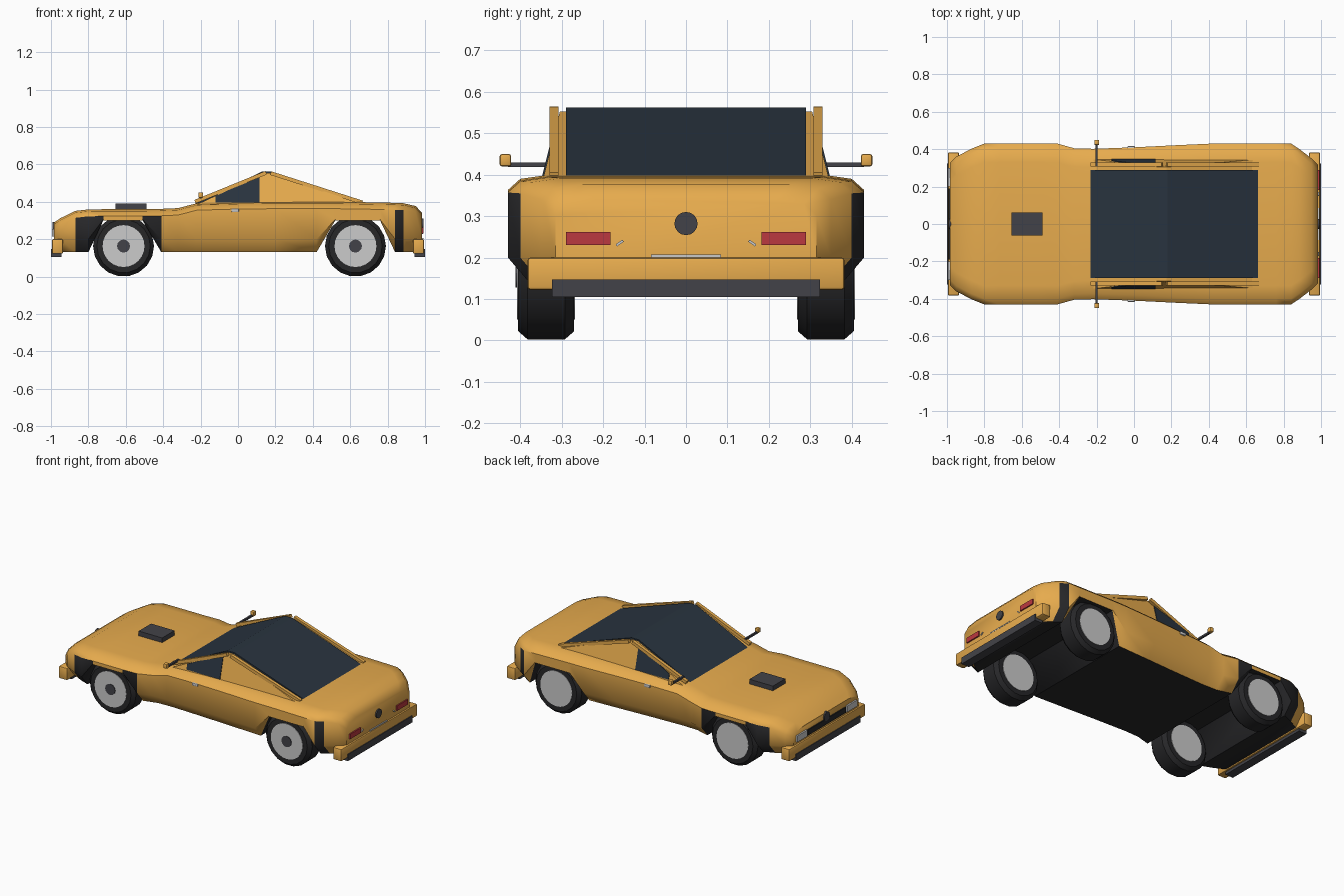
import bpy, bmesh, math
from mathutils import Matrix, Vector

if "Cube" in bpy.data.objects:
    bpy.data.objects.remove(bpy.data.objects["Cube"])


def material(name, rgb):
    m = bpy.data.materials.new(name)
    m.diffuse_color = (*rgb, 1)
    m.use_nodes = True
    m.node_tree.nodes["Principled BSDF"].inputs["Base Color"].default_value = m.diffuse_color
    return m


ORANGE = material("orange_paint", (0.80, 0.41, 0.075))
BLACK = material("black_rubber", (0.02, 0.02, 0.022))
GLASS = material("dark_glass", (0.022, 0.034, 0.05))
DARK = material("dark_trim", (0.055, 0.055, 0.065))
RED = material("red_lens", (0.5, 0.04, 0.05))
LIGHT = material("light_metal", (0.8, 0.8, 0.82))


def finish(name, bm, *mats, smooth=None):
    bmesh.ops.recalc_face_normals(bm, faces=bm.faces)
    me = bpy.data.meshes.new(name)
    bm.to_mesh(me)
    bm.free()
    ob = bpy.data.objects.new(name, me)
    bpy.context.collection.objects.link(ob)
    for m in mats:
        me.materials.append(m)
    if smooth:
        bpy.ops.object.select_all(action='DESELECT')
        ob.select_set(True)
        bpy.context.view_layer.objects.active = ob
        bpy.ops.object.shade_smooth_by_angle(angle=math.radians(smooth))
    return ob


def hull(name, pts, mat):
    bm = bmesh.new()
    for p in pts:
        bm.verts.new(p)
    bmesh.ops.convex_hull(bm, input=bm.verts)
    bmesh.ops.dissolve_limit(bm, angle_limit=0.01, verts=bm.verts, edges=bm.edges)
    return finish(name, bm, mat)


def box(name, x, y, z, mat, bevel=0.0):
    bm = bmesh.new()
    bmesh.ops.create_cube(bm, size=1)
    for v in bm.verts:
        v.co = [(a + b) / 2 + c * (b - a) for c, (a, b) in zip(v.co, (x, y, z))]
    if bevel:
        bmesh.ops.bevel(bm, geom=bm.edges[:], offset=bevel, segments=2, affect='EDGES', profile=0.5)
    return finish(name, bm, mat, smooth=35 if bevel else None)


def lathe(name, profile, centre, axis, mat, sides=18):
    """Closed turned solid; profile is (radius, offset along axis)."""
    bm = bmesh.new()
    rot = Vector((0, 0, 1)).rotation_difference(Vector(axis)).to_matrix()
    rings = [[bm.verts.new(Vector(centre) + rot @ Vector((r * math.cos(t), r * math.sin(t), h)))
              for t in (2 * math.pi * i / sides for i in range(sides))] for r, h in profile]
    for a, b in zip(rings, rings[1:]):
        for i in range(sides):
            j = (i + 1) % sides
            bm.faces.new((a[i], a[j], b[j], b[i]))
    bm.faces.new(rings[0])
    bm.faces.new(rings[-1])
    return finish(name, bm, mat, smooth=30)


# Body shell lofted along x: x, half width, top, bottom, dark side panel up to next station
stations = [
    (-.985, .325, .288, .16, 0), (-.95, .36, .312, .13, 0), (-.87, .402, .351, .13, 1),
    (-.80, .43, .359, .13, 1), (-.72, .43, .36, .30, 0), (-.51, .43, .36, .30, 1),
    (-.41, .43, .362, .13, 0), (-.32, .405, .366, .13, 0), (-.22, .402, .392, .13, 0),
    (0, .41, .398, .13, 0), (.2, .42, .40, .13, 0), (.42, .43, .40, .13, 0),
    (.52, .43, .40, .30, 0), (.76, .43, .396, .30, 0), (.84, .43, .394, .13, 1),
    (.885, .40, .392, .13, 0), (.95, .35, .377, .13, 0), (.985, .315, .34, .16, 0)]
bm = bmesh.new()
rings = []
for x, w, zt, zb, _ in stations:
    inset = .06 * max(0, (.2 - zb) / .07)
    half = [(w - inset, zb), (w, max(.2, zb + .005)), (w, zt - .037), (w - .03, zt - .01), (w - .1, zt)]
    ring = half + [(-y, z) for y, z in reversed(half)]
    rings.append([bm.verts.new((x, y, z)) for y, z in ring])
for s, a, b in zip(stations, rings, rings[1:]):
    for i in range(10):
        j = (i + 1) % 10
        f = bm.faces.new((a[i], a[j], b[j], b[i]))
        if i == 9 or (s[4] and i in (0, 1, 7, 8)):
            f.material_index = 1
bm.faces.new(rings[0])
bm.faces.new(rings[-1])
finish("body_shell", bm, ORANGE, BLACK, smooth=45)

# Cabin: glass wedge over tapered side panels
roof = [(-.24, .385), (.13, .562), (.18, .562), (.67, .395)]
hull("cabin_glass", [(x, s * .29, z) for x, z in roof for s in (-1, 1)], GLASS)


def side_y(z):
    return .345 - (z - .39) * .25


side = [(-.22, .385), (.135, .553), (.175, .553), (.655, .39)]
hull("cabin_sides", [(x, s * side_y(z), z) for x, z in side for s in (-1, 1)], ORANGE)

for s, tag in ((-1, "right"), (1, "left")):
    # Side window and roof bars
    win = [(-.12, .397), (-.12, .43), (.115, .539), (.115, .397)]
    hull(tag + "_side_window", [(x, s * (side_y(z) + d), z) for x, z in win for d in (-.01, .004)], GLASS)
    for part, (x0, z0), (x1, z1) in (("front", (-.23, .40), (.15, .555)), ("rear", (.175, .553), (.665, .396))):
        n = Vector((z0 - z1, x1 - x0)).normalized() * .01
        hull(f"{tag}_{part}_roof_bar",
             [(x + k * n.x, s * y, z + k * n.y) for x, z in ((x0, z0), (x1, z1))
              for y in (.308, .329) for k in (-1, 1)], ORANGE)
    # Mirror
    box(tag + "_mirror_stalk", (-.206, -.194), sorted((s * .31, s * .43)), (.418, .43), DARK)
    box(tag + "_mirror", (-.212, -.186), sorted((s * .422, s * .45)), (.42, .45), ORANGE, .006)
    # Door handle and lamps
    box(tag + "_door_handle", (-.035, .005), sorted((s * .38, s * .416)), (.345, .363), LIGHT, .004)
    box(tag + "_tail_light", (.97, .993), sorted((s * .182, s * .29)), (.23, .262), RED)
    box(tag + "_headlight", (-.995, -.97), sorted((s * .2, s * .3)), (.215, .255), LIGHT)
    trim = box(tag + "_rear_trim", (-.004, .004), (-.01, .01), (-.003, .003), LIGHT)
    trim.matrix_world = Matrix.Translation((.986, s * .16, .235)) @ Matrix.Rotation(-s * .6, 4, 'X')
    # Wheels
    for end, x in (("front", -.612), ("rear", .628)):
        c = (x, s * .3375, .163)
        name = f"{tag}_{end}_"
        lathe(name + "tyre", [(.125, -.0675), (.143, -.0675), (.163, -.045), (.163, .045),
                              (.143, .0675), (.125, .0675)], c, (0, 1, 0), BLACK)
        lathe(name + "rim", [(.112, -.07), (.112, .07)], c, (0, 1, 0), LIGHT, 24)
        lathe(name + "hub", [(.035, -.074), (.035, -.06)], c, (0, 1, 0), DARK, 12)

# Bumpers with dark lower strips, and round caps
for s, tag in ((-1, "front"), (1, "rear")):
    box(tag + "_bumper", sorted((s * .935, s * .995)), (-.383, .383), (.122, .2), ORANGE, .008)
    box(tag + "_bumper_strip", sorted((s * .945, s)), (-.323, .323), (.105, .147), DARK)
    lathe(tag + "_round_cap", [(.028, -.015), (.028, .008)], (s * .985, 0, .282 if s > 0 else .265),
          (s, 0, 0), DARK, 16)
box("front_grille", (-.992, -.97), (-.19, .19), (.215, .25), BLACK)
box("rear_plate_strip", (.975, .991), (-.085, .085), (.2, .207), LIGHT)

# Bonnet scoop
box("bonnet_scoop", (-.655, -.49), (-.062, .062), (.35, .39), DARK)
